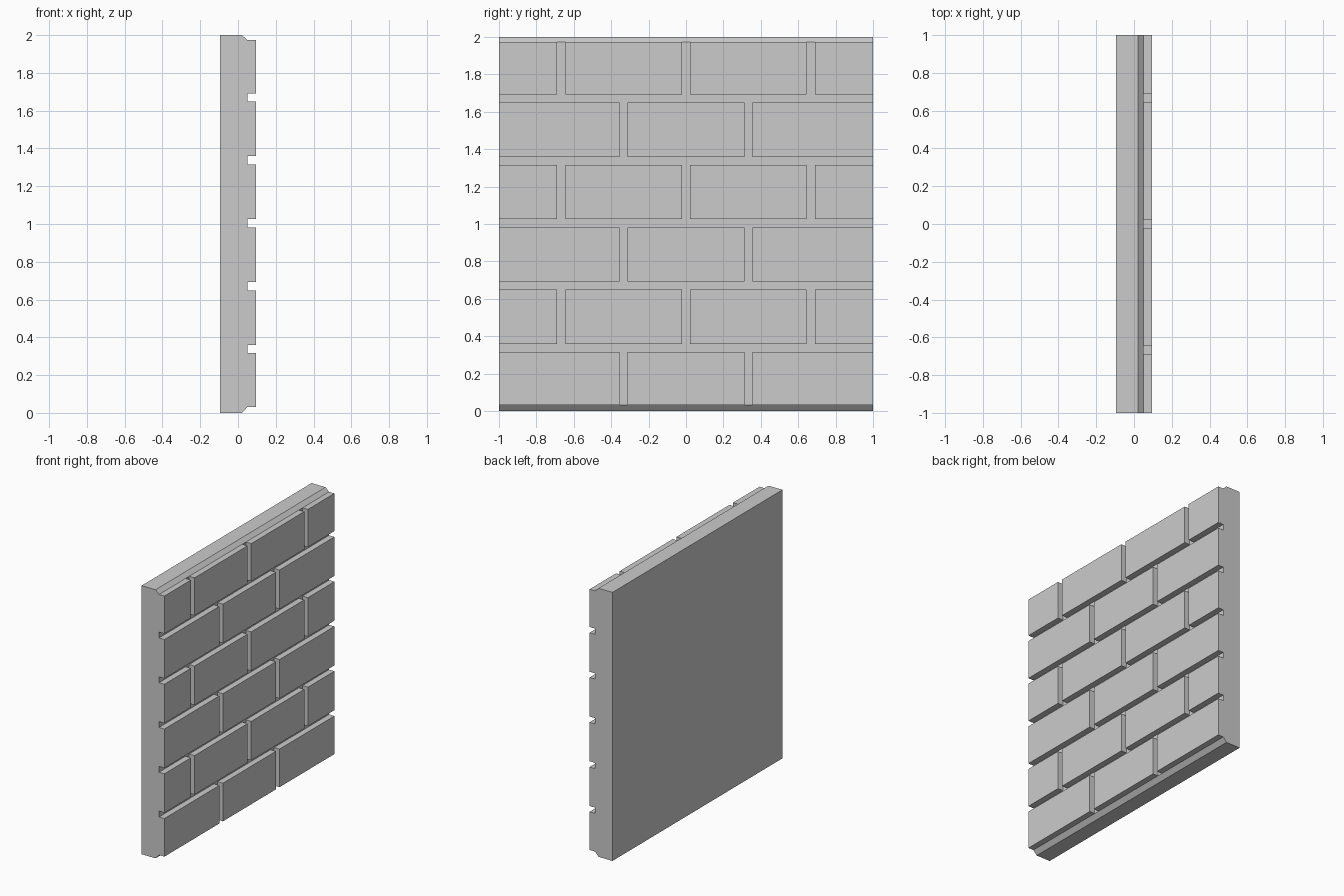
import bpy, bmesh

if "Cube" in bpy.data.objects:
    bpy.data.objects.remove(bpy.data.objects["Cube"])

BACK, FLOOR, FACE = -0.094, 0.05, 0.094   # x of back, mortar floor, brick face
BOT, TOP, HALF = 0.032, 1.973, 0.0215     # brick field limits, half mortar width
mortar = [k / 3 + 0.004 for k in range(1, 6)]


def finish(bm, name):
    bmesh.ops.recalc_face_normals(bm, faces=bm.faces)
    mesh = bpy.data.meshes.new(name)
    bm.to_mesh(mesh)
    bm.free()
    obj = bpy.data.objects.new(name, mesh)
    bpy.context.collection.objects.link(obj)
    return obj


# Wall: side profile with chamfered edges and horizontal mortar grooves
profile = [(BACK, 0), (0.021, 0), (FLOOR, BOT), (FACE, BOT)]
for z in mortar:
    profile += [(FACE, z - HALF), (FLOOR, z - HALF), (FLOOR, z + HALF), (FACE, z + HALF)]
profile += [(FACE, TOP), (FLOOR, TOP), (0.021, 2), (BACK, 2)]
bm = bmesh.new()
face = bm.faces.new([bm.verts.new((x, -1, z)) for x, z in profile])
ext = bmesh.ops.extrude_face_region(bm, geom=[face])
bmesh.ops.translate(bm, vec=(0, 2, 0), verts=[v for v in ext["geom"] if isinstance(v, bmesh.types.BMVert)])
wall = finish(bm, "brick_wall")

# Cutters: vertical mortar joints, staggered on alternate courses
bm = bmesh.new()
edges = [BOT - 0.01] + mortar + [TOP + 0.01]
for row in range(6):
    joints = (-0.667, 0, 0.667) if row % 2 else (-0.333, 0.333)
    z0, z1 = edges[row] + 0.005, edges[row + 1] - 0.005
    for y in joints:
        verts = bmesh.ops.create_cube(bm, size=1)["verts"]
        bmesh.ops.scale(bm, vec=(0.1, 2 * HALF, z1 - z0), verts=verts)
        bmesh.ops.translate(bm, vec=(FLOOR + 0.05, y, (z0 + z1) / 2), verts=verts)
cutter = finish(bm, "joint_cutter")
cutter.hide_render = True

mod = wall.modifiers.new("joints", "BOOLEAN")
mod.operation = "DIFFERENCE"
mod.solver = "EXACT"
mod.object = cutter
bpy.context.view_layer.objects.active = wall
wall.select_set(True)
bpy.ops.object.modifier_apply(modifier=mod.name)
bpy.data.objects.remove(cutter)
